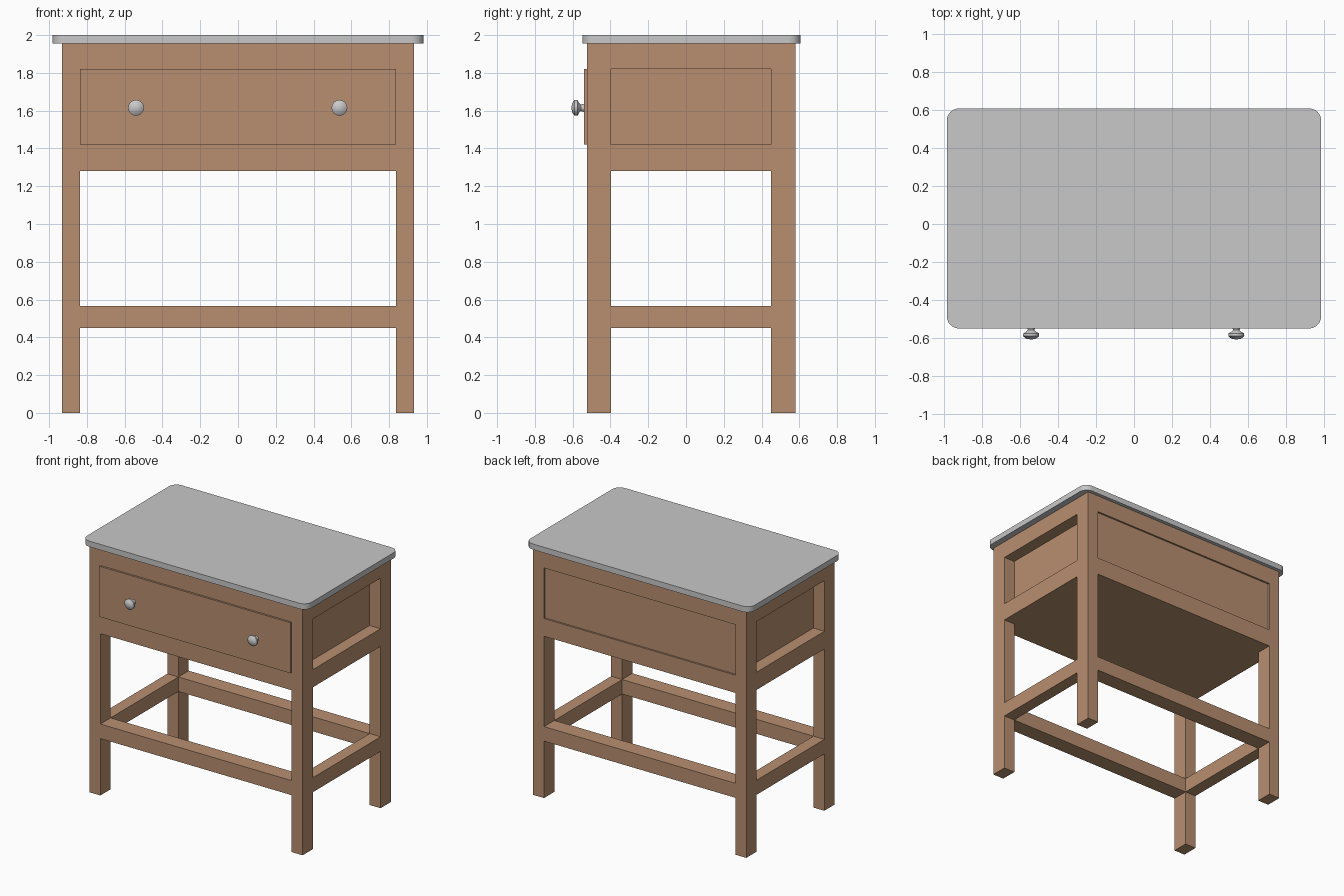
import bpy, bmesh, math
from mathutils import Matrix, Vector

if "Cube" in bpy.data.objects:
    bpy.data.objects.remove(bpy.data.objects["Cube"])


def material(name, rgb):
    m = bpy.data.materials.new(name)
    m.diffuse_color = (*rgb, 1)
    m.use_nodes = True
    m.node_tree.nodes["Principled BSDF"].inputs["Base Color"].default_value = m.diffuse_color
    return m


WOOD = material("warm wood", (0.479, 0.275, 0.162))
GREY = material("light grey", (0.578, 0.578, 0.578))


def finish(name, bm, mat):
    bmesh.ops.recalc_face_normals(bm, faces=bm.faces)
    mesh = bpy.data.meshes.new(name)
    bm.to_mesh(mesh)
    bm.free()
    mesh.materials.append(mat)
    ob = bpy.data.objects.new(name, mesh)
    bpy.context.collection.objects.link(ob)
    return ob


def box(name, x, y, z, mat=WOOD):
    bm = bmesh.new()
    bmesh.ops.create_cube(bm, size=1)
    for v in bm.verts:
        v.co = [lo if c < 0 else hi for c, (lo, hi) in zip(v.co, (x, y, z))]
    return finish(name, bm, mat)


def smooth(ob):
    bpy.ops.object.select_all(action='DESELECT')
    ob.select_set(True)
    bpy.context.view_layer.objects.active = ob
    bpy.ops.object.shade_smooth_by_angle(angle=math.radians(35))


def cut(ob, cutter):
    mod = ob.modifiers.new("cut", 'BOOLEAN')
    mod.operation = 'DIFFERENCE'
    mod.solver = 'EXACT'
    mod.object = cutter
    bpy.context.view_layer.objects.active = ob
    bpy.ops.object.modifier_apply(modifier=mod.name)
    bpy.data.objects.remove(cutter)


# Main dimensions
X, XI = 0.933, 0.837            # outer and inner leg faces in x
Y0, YI0, YI1, Y1 = -0.525, -0.397, 0.45, 0.579
BODY_TOP = 1.955
FAR = 1.5

# Wooden frame: legs, stretchers and drawer case carved from one block
frame = box("frame", (-X, X), (Y0, Y1), (0, BODY_TOP))
for lo, hi in ((-0.2, 0.45), (0.565, 1.28)):    # openings below and above stretchers
    cut(frame, box("cutter", (-XI, XI), (-FAR, FAR), (lo, hi)))
    cut(frame, box("cutter", (-FAR, FAR), (YI0, YI1), (lo, hi)))
# open centre of the stretcher ring
cut(frame, box("cutter", (-XI, XI), (YI0, YI1), (0.3, 0.8)))
# deep side recesses
for s in (-1, 1):
    xs = sorted((s * XI, s * FAR))
    cut(frame, box("cutter", xs, (YI0, YI1), (1.42, 1.82)))
# shallow back panel recess
cut(frame, box("cutter", (-XI, XI), (Y1 - 0.014, FAR), (1.42, 1.82)))

# Drawer front standing slightly proud of the case
box("drawer_front", (-XI, XI), (-0.54, Y0), (1.42, 1.82))

# Table top with rounded corners
top = box("table_top", (-0.983, 0.983), (-0.549, 0.607), (BODY_TOP, 2.0), GREY)
bm = bmesh.new()
bm.from_mesh(top.data)
corners = [e for e in bm.edges
           if abs(e.verts[0].co.z - e.verts[1].co.z) > 0.01]
bmesh.ops.bevel(bm, geom=corners, offset=0.065, segments=6, profile=0.5,
                affect='EDGES')
bm.to_mesh(top.data)
bm.free()
smooth(top)

# Turned knobs: (radius, y) profile spun about the y axis
PROFILE = [(0, -0.539), (0.022, -0.539), (0.017, -0.557), (0.026, -0.566),
           (0.041, -0.574), (0.042, -0.589), (0.026, -0.602), (0, -0.607)]
for side, x in (("left", -0.54), ("right", 0.537)):
    bm = bmesh.new()
    vs = [bm.verts.new((r, y, 0)) for r, y in PROFILE]
    es = [bm.edges.new(p) for p in zip(vs, vs[1:])]
    bmesh.ops.spin(bm, geom=vs + es, cent=(0, 0, 0), axis=(0, 1, 0),
                   angle=math.tau, steps=16)
    bmesh.ops.remove_doubles(bm, verts=bm.verts, dist=0.0005)
    bmesh.ops.transform(bm, matrix=Matrix.Translation(Vector((x, 0, 1.615))),
                        verts=bm.verts)
    smooth(finish(side + "_knob", bm, GREY))
